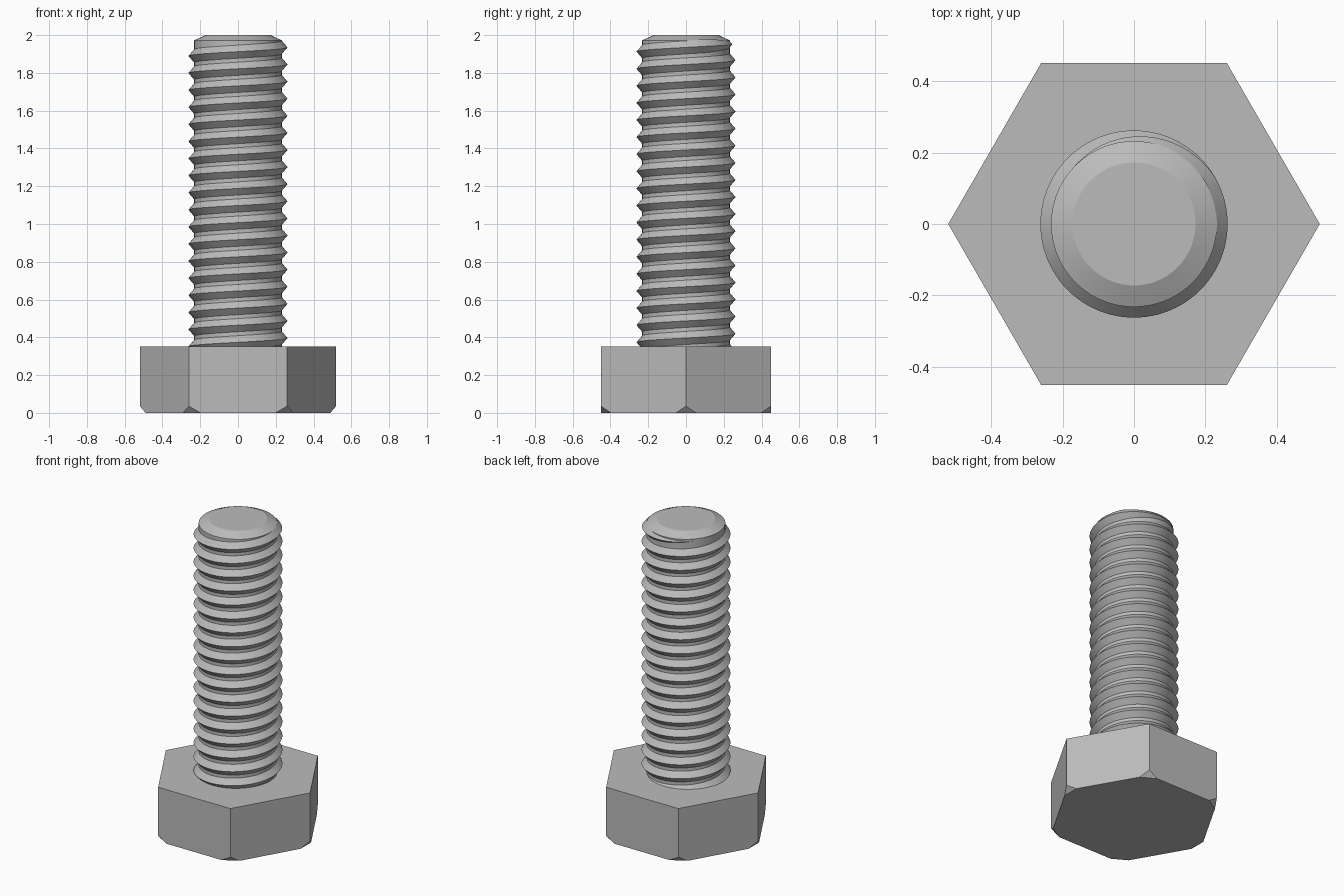
import bpy, bmesh
from math import sin, cos, pi, radians
from mathutils import Vector

if "Cube" in bpy.data.objects:
    bpy.data.objects.remove(bpy.data.objects["Cube"], do_unlink=True)

steel = bpy.data.materials.new("grey_steel")
steel.use_nodes = True
GREY = (0.5, 0.5, 0.5, 1)
steel.diffuse_color = GREY
steel.node_tree.nodes["Principled BSDF"].inputs["Base Color"].default_value = GREY

HEAD_R, HEAD_H = 0.52, 0.352
CORE_R, CREST_R = 0.232, 0.262
PITCH, HALF_RIB = 0.0905, 0.036
STEPS = 96


def polar(r, a, z):
    return Vector((r * cos(a), r * sin(a), z))


def finish(bm, name, smooth=True):
    bmesh.ops.recalc_face_normals(bm, faces=bm.faces)
    mesh = bpy.data.meshes.new(name)
    bm.to_mesh(mesh)
    bm.free()
    mesh.materials.append(steel)
    obj = bpy.data.objects.new(name, mesh)
    bpy.context.collection.objects.link(obj)
    if smooth:
        bpy.ops.object.select_all(action="DESELECT")
        obj.select_set(True)
        bpy.context.view_layer.objects.active = obj
        bpy.ops.object.shade_smooth_by_angle(angle=radians(25))
    return obj


def bridge(bm, a, b, closed):
    n = len(a)
    for i in range(n if closed else n - 1):
        j = (i + 1) % n
        bm.faces.new((a[i], a[j], b[j], b[i]))


# Hexagonal head with its lower corners sliced off
bm = bmesh.new()
rings = [[bm.verts.new(polar(HEAD_R, k * pi / 3, z)) for k in range(6)] for z in (0, HEAD_H)]
bridge(bm, *rings, closed=True)
for ring in rings:
    bm.faces.new(ring)
for k in range(6):
    a = k * pi / 3
    cut = bmesh.ops.bisect_plane(
        bm, geom=bm.verts[:] + bm.edges[:] + bm.faces[:],
        plane_co=polar(HEAD_R, a, 0.036), plane_no=polar(0.036, a, -0.031), clear_outer=True)
    edges = [e for e in cut["geom_cut"] if isinstance(e, bmesh.types.BMEdge)]
    bmesh.ops.contextual_create(bm, geom=edges)
finish(bm, "hex_head", smooth=False)

# Plain shank core with a chamfered tip
bm = bmesh.new()
rings = [[bm.verts.new(polar(r, i * 2 * pi / STEPS, z)) for i in range(STEPS)]
         for r, z in ((CORE_R, 0.3), (CORE_R, 1.972), (0.172, 2.0))]
for low, high in zip(rings, rings[1:]):
    bridge(bm, low, high, closed=True)
bm.faces.new(rings[0])
bm.faces.new(rings[-1])
finish(bm, "shank_core")

# Right-handed thread rib, fading into the core at its upper end
bm = bmesh.new()
TURNS = 18
FADE_START, FADE_END = radians(30), radians(135)
first = -TURNS * STEPS
last = round(STEPS * FADE_END / (2 * pi))
previous = None
for i in range(first, last + 1):
    a = i * 2 * pi / STEPS
    z = 1.935 + PITCH * a / (2 * pi)
    full = min(1, max(0.02, (FADE_END - a) / (FADE_END - FADE_START)))
    half = HALF_RIB * full
    crest = CORE_R + (CREST_R - CORE_R) * full
    # keep the fading rib seated on its lower flank
    z -= HALF_RIB * (1 - full) * 0.3
    section = [bm.verts.new(polar(r, a, z + dz)) for r, dz in
               ((CORE_R - 0.001, -half), (crest, 0), (CORE_R - 0.001, half))]
    if previous:
        bridge(bm, previous, section, closed=True)
    else:
        bm.faces.new(section)
    previous = section
bm.faces.new(previous)
finish(bm, "screw_thread")
